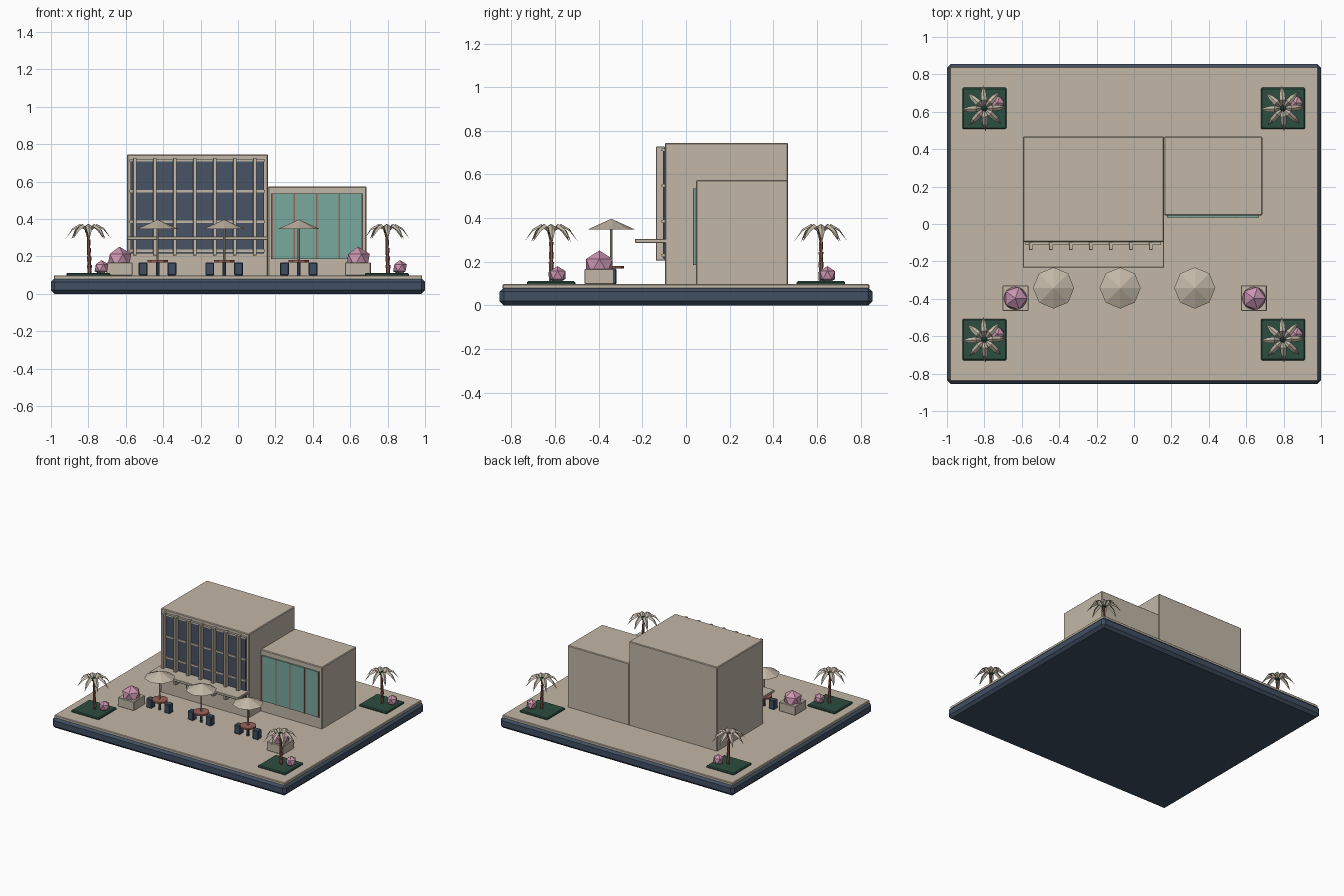
import bpy, bmesh, math
from mathutils import Vector

if "Cube" in bpy.data.objects:
    bpy.data.objects.remove(bpy.data.objects["Cube"])

def mat(name, rgb):
    m = bpy.data.materials.new(name)
    m.diffuse_color = (*rgb, 1)
    m.use_nodes = True
    m.node_tree.nodes["Principled BSDF"].inputs["Base Color"].default_value = m.diffuse_color
    return m

STONE = mat("warm stone", (0.54, 0.475, 0.385))
NAVY = mat("slate navy", (0.052, 0.08, 0.125))
GLASS = mat("dark glass", (0.065, 0.088, 0.13))
TEAL = mat("teal glass", (0.19, 0.40, 0.345))
COPPER = mat("copper brown", (0.32, 0.12, 0.095))
PINK = mat("blossom pink", (0.60, 0.30, 0.44))
GREEN = mat("hedge green", (0.025, 0.075, 0.05))

def finish(name, bm, m):
    me = bpy.data.meshes.new(name)
    bm.to_mesh(me)
    bm.free()
    me.materials.append(m)
    ob = bpy.data.objects.new(name, me)
    bpy.context.collection.objects.link(ob)
    return ob

def box(name, x, y, z, m, bevel=0):
    """Box from (min, max) ranges, with an optional chamfer."""
    bm = bmesh.new()
    bmesh.ops.create_cube(bm, size=1)
    for v in bm.verts:
        v.co = [(r[0] + r[1]) / 2 + c * (r[1] - r[0]) for c, r in zip(v.co, (x, y, z))]
    if bevel:
        bmesh.ops.bevel(bm, geom=bm.edges[:], offset=bevel, segments=1, affect='EDGES')
    return finish(name, bm, m)

def around(c, h):
    return (c - h, c + h)

def cone(name, x, y, z0, z1, r0, r1, n, m):
    bm = bmesh.new()
    bmesh.ops.create_cone(bm, cap_ends=True, segments=n, radius1=r0, radius2=r1, depth=z1 - z0)
    bmesh.ops.translate(bm, verts=bm.verts, vec=(x, y, (z0 + z1) / 2))
    return finish(name, bm, m)

def ball(name, x, y, z, r, m):
    bm = bmesh.new()
    bmesh.ops.create_icosphere(bm, subdivisions=1, radius=r)
    bmesh.ops.translate(bm, verts=bm.verts, vec=(x, y, z))
    return finish(name, bm, m)

# Base and paving
TOP = 0.098
box("base", (-1, 1), (-0.855, 0.855), (0, 0.083), NAVY, 0.02)
box("paving", (-0.985, 0.985), (-0.84, 0.84), (0.075, TOP), STONE, 0.004)

# Main and side blocks
box("main_block", (-0.594, 0.161), (-0.097, 0.467), (TOP - 0.005, 0.745), STONE, 0.005)
box("side_block", (0.161, 0.687), (0.046, 0.467), (TOP - 0.005, 0.574), STONE, 0.005)

# Main facade: dark glass, fins, rails, canopy
box("main_glass", (-0.575, 0.14), (-0.106, -0.096), (0.215, 0.715), GLASS)
for i in range(7):
    box(f"facade_fin_{i + 1}", around(-0.552 + 0.107 * i, 0.01), (-0.138, -0.096),
        (0.205, 0.727), STONE, 0.002)
for i, z in enumerate((0.23, 0.385, 0.548, 0.713)):
    box(f"facade_rail_{i + 1}", (-0.58, 0.145), (-0.113, -0.096), around(z, 0.006), STONE)
box("canopy", (-0.594, 0.161), (-0.233, -0.09), (0.287, 0.305), STONE, 0.002)

# Side facade: teal glass with copper mullions
box("side_glass", (0.177, 0.667), (0.036, 0.05), (0.185, 0.535), TEAL)
for i in range(5):
    box(f"glass_mullion_{i + 1}", around(0.182 + 0.12 * i, 0.004), (0.031, 0.05),
        (0.185, 0.535), COPPER)

# Cafe sets: umbrella, pole, table, two stools
Y = -0.342
for n, x in enumerate((-0.43, -0.074, 0.325), 1):
    cone(f"umbrella_{n}", x, Y, 0.347, 0.396, 0.11, 0.002, 8, STONE)
    cone(f"umbrella_pole_{n}", x, Y, 0.18, 0.36, 0.006, 0.006, 8, STONE)
    cone(f"table_leg_{n}", x, Y, TOP, 0.17, 0.009, 0.009, 8, NAVY)
    cone(f"table_top_{n}", x, Y, 0.168, 0.18, 0.058, 0.058, 10, COPPER)
    for s in (-1, 1):
        box(f"stool_{n}_{'left' if s < 0 else 'right'}", around(x + s * 0.077, 0.024),
            around(Y, 0.024), (TOP, 0.168), NAVY, 0.005)

# Flower planters
for side, x in (("left", -0.634), ("right", 0.641)):
    box(f"planter_{side}", around(x, 0.069), around(-0.397, 0.068), (TOP, 0.167), STONE, 0.003)
    ball(f"planter_blossom_{side}", x, -0.397, 0.181, 0.071, PINK)

def fronds(name, x, y, z, count=8):
    """Arched, folded leaves around a crown."""
    path = [(0.008, 0.0, 0.006), (0.045, 0.035, 0.017), (0.085, 0.012, 0.014), (0.122, -0.045, 0)]
    bm = bmesh.new()
    for i in range(count):
        a = math.tau * i / count + 0.05
        out = Vector((math.cos(a), math.sin(a), 0))
        side = Vector((-out.y, out.x, 0))
        rows = []
        for r, h, w in path:
            mid = Vector((x, y, z + h)) + out * r
            drop = Vector((0, 0, -w * 0.7))
            rows.append([bm.verts.new(p) for p in
                         ((mid - side * w + drop, mid, mid + side * w + drop) if w else (mid,))])
        for p, q in zip(rows, rows[1:]):
            for k in (0, 1):
                if len(q) == 3:
                    bm.faces.new((p[k], q[k], q[k + 1], p[k + 1]))
                else:
                    bm.faces.new((p[k], q[0], p[k + 1]))
    return finish(name, bm, STONE)

# Corner gardens: lawn pad, ringed palm, bush
for fb, y in (("front", -0.618), ("back", 0.618)):
    for side, x in (("left", -0.8), ("right", 0.796)):
        tag = f"{fb}_{side}"
        box(f"lawn_{tag}", around(x, 0.118), around(y, 0.111), (TOP - 0.01, 0.111), GREEN, 0.006)
        for k in range(5):
            z = 0.105 + k * 0.046
            r = 0.0135 - 0.001 * k
            cone(f"palm_trunk_{tag}_{k + 1}", x + 0.006 - 0.0015 * k, y, z, z + 0.048,
                 r * 0.75, r, 7, COPPER)
        ball(f"palm_crown_{tag}", x, y, 0.34, 0.019, GREEN)
        fronds(f"palm_fronds_{tag}", x, y, 0.338)
        ball(f"bush_{tag}", x + 0.07, y + 0.03, 0.139, 0.041, PINK)
